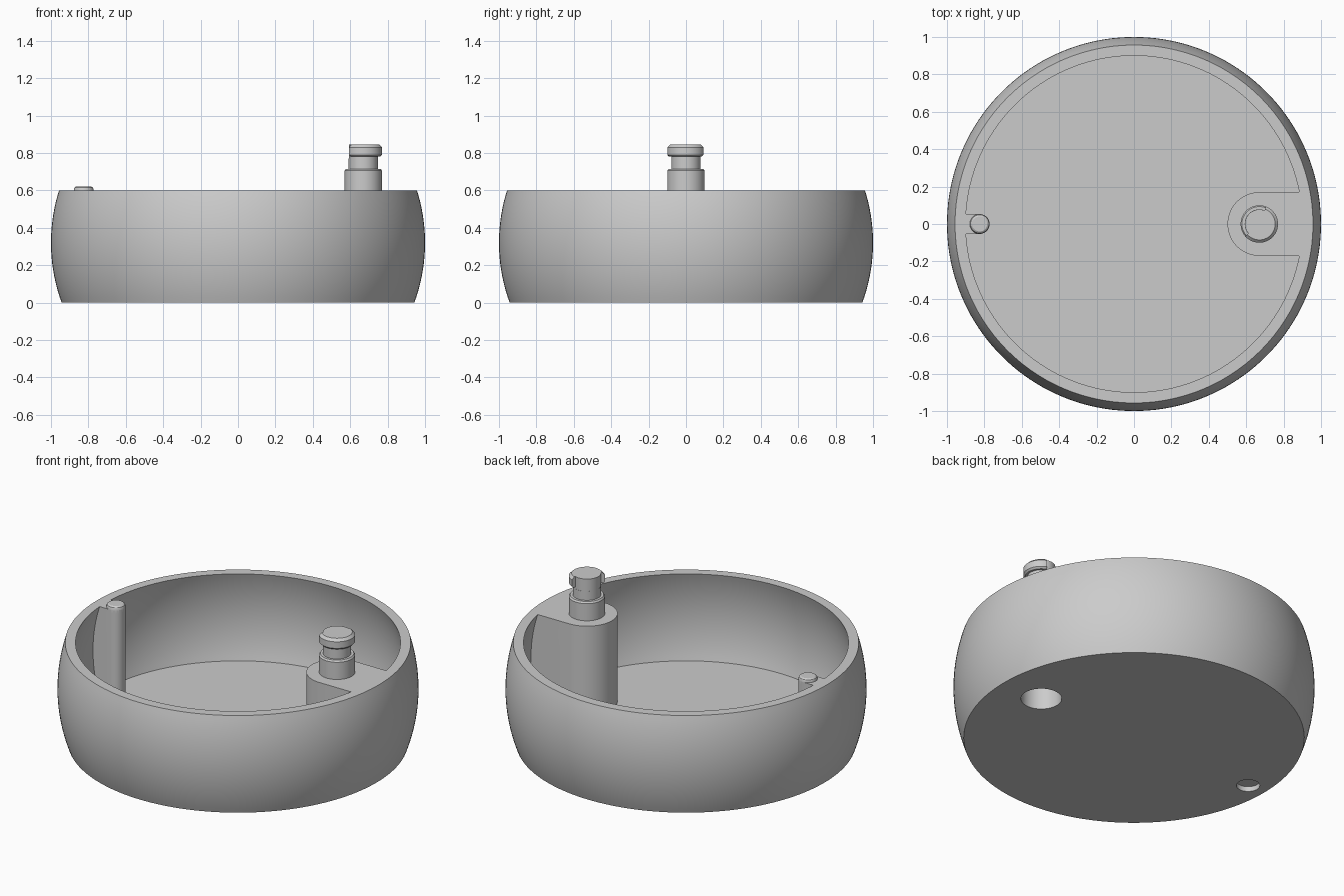
import bpy, bmesh, math

cube = bpy.data.objects.get("Cube")
if cube:
    bpy.data.objects.remove(cube)

grey = bpy.data.materials.new("plain grey")
grey.use_nodes = True
colour = (0.6, 0.6, 0.6, 1)
grey.diffuse_color = colour
grey.node_tree.nodes["Principled BSDF"].inputs["Base Color"].default_value = colour

HEIGHT, FLOOR = 0.6, 0.065
POST_X, PEG_X = 0.67, -0.825


def finish(name, bm):
    bmesh.ops.recalc_face_normals(bm, faces=bm.faces)
    mesh = bpy.data.meshes.new(name)
    bm.to_mesh(mesh)
    bm.free()
    mesh.materials.append(grey)
    obj = bpy.data.objects.new(name, mesh)
    bpy.context.collection.objects.link(obj)
    return obj


def lathe(name, profile, x=0, sides=64):
    """Closed solid of revolution from (radius, height) rings."""
    bm = bmesh.new()
    turns = [i * math.tau / sides for i in range(sides)]
    rings = [[bm.verts.new((x + r * math.cos(a), r * math.sin(a), z)) for a in turns]
             for r, z in profile]
    for low, high in zip(rings, rings[1:]):
        for i in range(sides):
            j = (i + 1) % sides
            bm.faces.new((low[i], low[j], high[j], high[i]))
    bm.faces.new(rings[0])
    bm.faces.new(rings[-1])
    return finish(name, bm)


def prism(name, outline, bottom, top):
    bm = bmesh.new()
    face = bm.faces.new([bm.verts.new((x, y, bottom)) for x, y in outline])
    up = bmesh.ops.extrude_face_region(bm, geom=[face])["geom"]
    bmesh.ops.translate(bm, vec=(0, 0, top - bottom),
                        verts=[v for v in up if isinstance(v, bmesh.types.BMVert)])
    return finish(name, bm)


def arc(x, radius, start, end, steps=32):
    angles = [math.radians(start + (end - start) * i / steps) for i in range(steps + 1)]
    return [(x + radius * math.cos(a), radius * math.sin(a)) for a in angles]


def subtract(target, cutter):
    cutter.hide_render = True
    mod = target.modifiers.new("cut", "BOOLEAN")
    mod.operation, mod.solver, mod.object = "DIFFERENCE", "EXACT", cutter
    bpy.context.view_layer.objects.active = target
    bpy.ops.object.modifier_apply(modifier=mod.name)
    bpy.data.objects.remove(cutter)


def bulge(widest, curve, bottom, top, steps=20):
    """Barrel-shaped wall profile, widest at z = 0.32."""
    heights = [bottom + (top - bottom) * i / steps for i in range(steps + 1)]
    return [(widest - curve + math.sqrt(curve ** 2 - (z - 0.32) ** 2), z) for z in heights]


# Barrel body and the cavity, which leaves room for post and peg supports
body = lathe("bowl_body", bulge(1.0, 0.93, 0, HEIGHT), sides=160)
inside = bulge(0.945, 0.89, FLOOR, HEIGHT)
cavity = lathe("cavity", inside + [(inside[-1][0], 0.7)], sides=160)
subtract(cavity, prism("post_support",
                       arc(POST_X, 0.17, 90, 270) + [(1.1, -0.17), (1.1, 0.17)], -0.1, 0.8))
subtract(cavity, prism("peg_support",
                       arc(PEG_X, 0.053, -90, 90) + [(-1.1, 0.053), (-1.1, -0.053)], -0.1, 0.8))
subtract(body, cavity)

# Sockets in the underside
subtract(body, lathe("post_socket", [(0.113, -0.1), (0.113, 0.27)], POST_X))
subtract(body, lathe("peg_socket", [(0.065, -0.1), (0.065, 0.03)], PEG_X))

# Locking post with a necked head, relieved on one side
post = lathe("locking_post", [(0.1, 0.58), (0.1, 0.705), (0.093, 0.715), (0.078, 0.715),
                              (0.078, 0.78), (0.09, 0.78), (0.1, 0.79), (0.1, 0.83),
                              (0.085, 0.845)], POST_X)
subtract(post, prism("head_relief",
                     arc(POST_X, 0.2, 69, 221) + arc(POST_X, 0.0775, 221, 69), 0.77, 0.9))

# Small locating peg
peg = lathe("locating_peg", [(0.053, 0.58), (0.053, 0.605), (0.049, 0.615), (0.04, 0.621)],
            PEG_X, 48)

for obj in (body, post, peg):
    bpy.ops.object.select_all(action="DESELECT")
    obj.select_set(True)
    bpy.context.view_layer.objects.active = obj
    bpy.ops.object.shade_smooth_by_angle(angle=math.radians(30))
